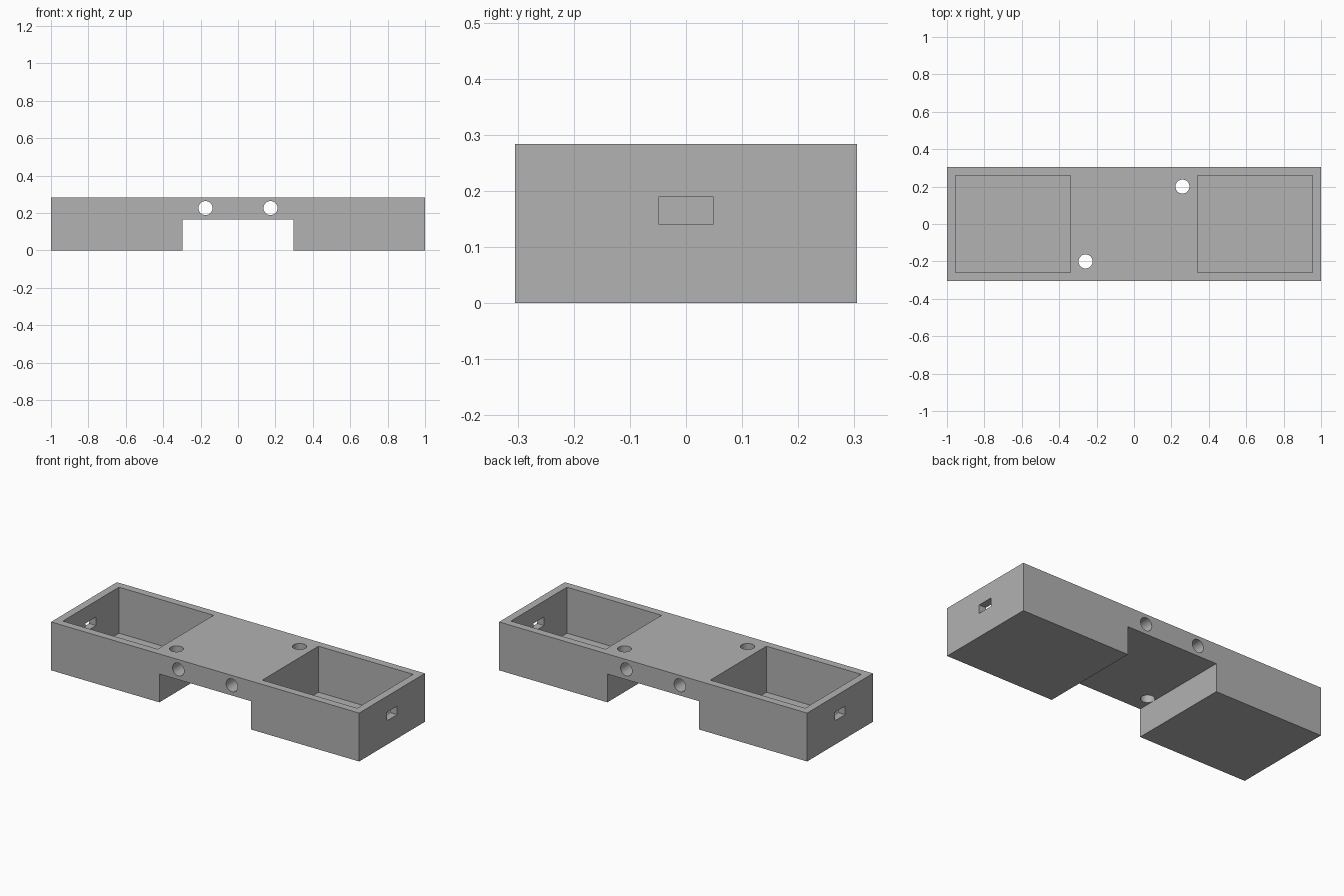
import bpy
import bmesh
import math
from mathutils import Matrix, Vector

default = bpy.data.objects.get("Cube")
if default:
    bpy.data.objects.remove(default, do_unlink=True)

HALF_Y, TOP = 0.305, 0.284
CHANNEL_X, CHANNEL_Z = 0.297, 0.166
FLOOR_Z = 0.014
HOLE_R = 0.0375

# One plain grey material
grey = bpy.data.materials.new("plain_grey")
grey.use_nodes = True
colour = (0.445, 0.445, 0.445, 1)
grey.diffuse_color = colour
grey.node_tree.nodes["Principled BSDF"].inputs["Base Color"].default_value = colour


def add_object(name, bm):
    bmesh.ops.recalc_face_normals(bm, faces=bm.faces)
    mesh = bpy.data.meshes.new(name)
    bm.to_mesh(mesh)
    bm.free()
    mesh.materials.append(grey)
    obj = bpy.data.objects.new(name, mesh)
    bpy.context.collection.objects.link(obj)
    return obj


def box_cutter(name, low, high):
    low, high = Vector(low), Vector(high)
    bm = bmesh.new()
    matrix = Matrix.Translation((low + high) / 2) @ Matrix.Diagonal((high - low).to_4d())
    bmesh.ops.create_cube(bm, size=1, matrix=matrix)
    return add_object(name, bm)


def hole_cutter(name, centre, axis):
    bm = bmesh.new()
    turn = Matrix.Rotation(math.pi / 2, 4, "X") if axis == "Y" else Matrix()
    bmesh.ops.create_cone(bm, cap_ends=True, segments=48, radius1=HOLE_R, radius2=HOLE_R,
                          depth=1, matrix=Matrix.Translation(centre) @ turn)
    return add_object(name, bm)


# Bridge-shaped body: side profile extruded from front to back
bm = bmesh.new()
half = [(CHANNEL_X, CHANNEL_Z), (CHANNEL_X, 0), (1, 0), (1, TOP)]
profile = half + [(-x, z) for x, z in reversed(half)]
face = bm.faces.new([bm.verts.new((x, -HALF_Y, z)) for x, z in profile])
extruded = bmesh.ops.extrude_face_region(bm, geom=[face])["geom"]
bmesh.ops.translate(bm, vec=(0, 2 * HALF_Y, 0),
                    verts=[v for v in extruded if isinstance(v, bmesh.types.BMVert)])
body = add_object("double_tray_body", bm)

cutters = []
for side, label in ((1, "left"), (-1, "right")):
    # Open tray pocket
    xs = sorted((side * 0.34, side * 0.955))
    cutters.append(box_cutter(label + "_pocket_cutter",
                              (xs[0], -0.26, FLOOR_Z), (xs[1], 0.26, 0.5)))
    # Cable slot through the end wall
    xs = sorted((side * 0.9, side * 1.1))
    cutters.append(box_cutter(label + "_slot_cutter",
                              (xs[0], -0.048, 0.14), (xs[1], 0.048, 0.19)))
    # Front-to-back hole and vertical hole in the bridge
    cutters.append(hole_cutter(label + "_cross_hole_cutter", (side * 0.174, 0, 0.226), "Y"))
    cutters.append(hole_cutter(label + "_screw_hole_cutter",
                               (side * 0.259, side * 0.2, 0.5 + CHANNEL_Z - 0.05), "Z"))

for cutter in cutters:
    cut = body.modifiers.new(cutter.name, "BOOLEAN")
    cut.operation = "DIFFERENCE"
    cut.solver = "EXACT"
    cut.object = cutter

# Bake the cuts, then remove the cutters
bpy.context.view_layer.update()
result = bpy.data.meshes.new_from_object(body.evaluated_get(bpy.context.evaluated_depsgraph_get()))
body.modifiers.clear()
body.data = result
for cutter in cutters:
    bpy.data.objects.remove(cutter, do_unlink=True)

# Smooth the round holes, keep the corners sharp
bpy.ops.object.select_all(action="DESELECT")
body.select_set(True)
bpy.context.view_layer.objects.active = body
bpy.ops.object.shade_smooth_by_angle(angle=math.radians(30))
